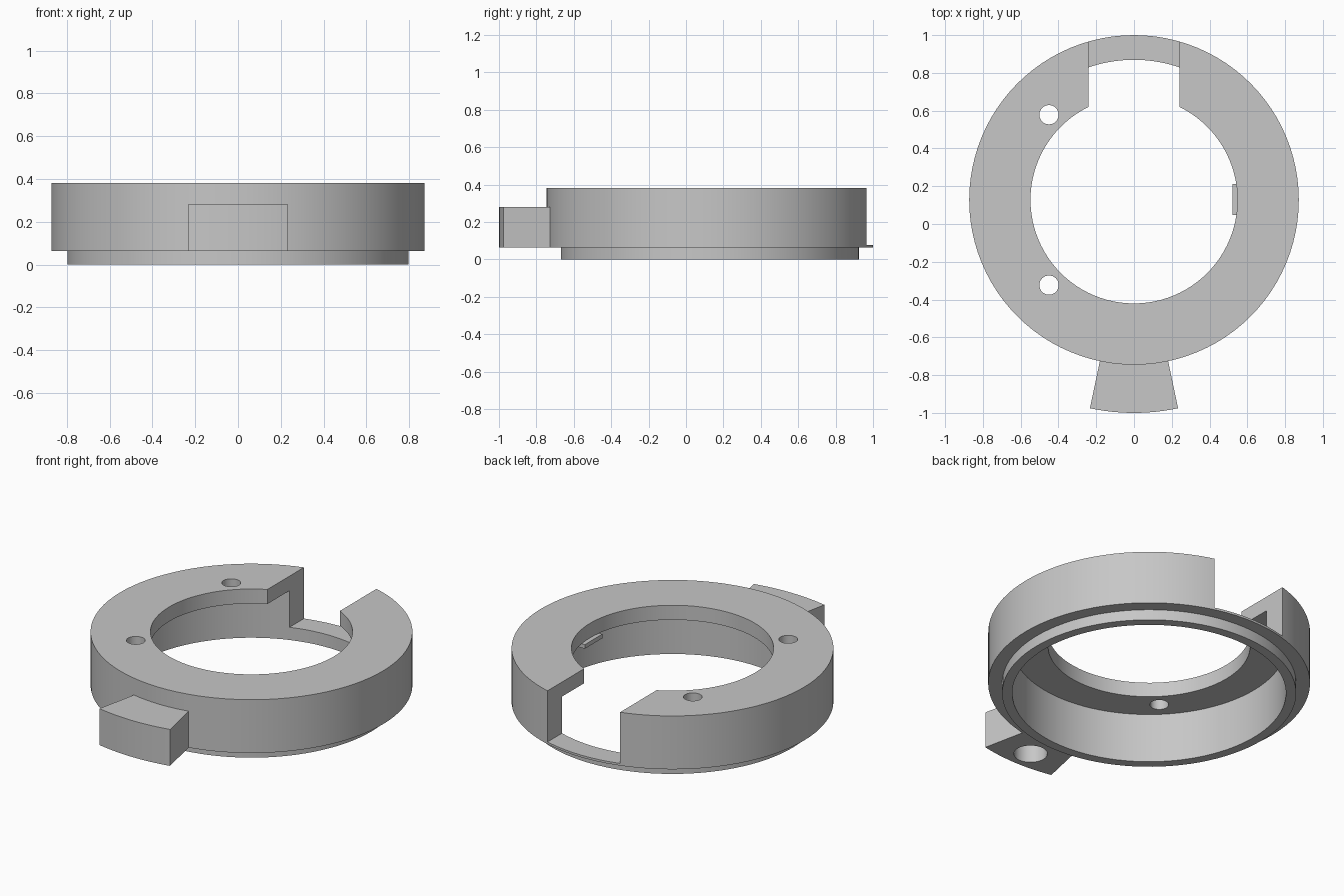
import bpy, bmesh
from math import sin, cos, pi, radians

cube = bpy.data.objects.get("Cube")
if cube:
    bpy.data.objects.remove(cube, do_unlink=True)

CY = 0.1275            # ring centre along y
R_OUT, R_LIP, R_CAVITY, R_HOLE = 0.8725, 0.797, 0.742, 0.548
Z_LIP, Z_CAP, Z_TOP = 0.063, 0.295, 0.382
SEGMENTS = 96

gray = bpy.data.materials.new("plain gray")
gray.use_nodes = True
gray.diffuse_color = (0.57, 0.57, 0.57, 1)
gray.node_tree.nodes["Principled BSDF"].inputs["Base Color"].default_value = gray.diffuse_color


def finish(name, bm):
    bmesh.ops.recalc_face_normals(bm, faces=bm.faces)
    mesh = bpy.data.meshes.new(name)
    bm.to_mesh(mesh)
    bm.free()
    mesh.materials.append(gray)
    obj = bpy.data.objects.new(name, mesh)
    bpy.context.collection.objects.link(obj)
    return obj


def lathe(name, profile):
    """Revolve a closed (radius, height) profile around the ring axis."""
    bm = bmesh.new()
    rings = []
    for i in range(SEGMENTS):
        a = 2 * pi * i / SEGMENTS
        rings.append([bm.verts.new((r * cos(a), CY + r * sin(a), z)) for r, z in profile])
    n = len(profile)
    for i in range(SEGMENTS):
        a, b = rings[i], rings[(i + 1) % SEGMENTS]
        for j in range(n):
            k = (j + 1) % n
            bm.faces.new((a[j], b[j], b[k], a[k]))
    return finish(name, bm)


def extrude(name, outline, z0, z1):
    """Raise a flat outline into a prism."""
    bm = bmesh.new()
    face = bm.faces.new([bm.verts.new((x, y, z0)) for x, y in outline])
    top = bmesh.ops.extrude_face_region(bm, geom=[face])["geom"]
    bmesh.ops.translate(bm, vec=(0, 0, z1 - z0),
                        verts=[v for v in top if isinstance(v, bmesh.types.BMVert)])
    return finish(name, bm)


def box(name, x0, x1, y0, y1, z0, z1):
    return extrude(name, [(x0, y0), (x1, y0), (x1, y1), (x0, y1)], z0, z1)


def arc(r, a0, a1, n, x=0, y=CY):
    return [(x + r * cos(a0 + (a1 - a0) * i / n), y + r * sin(a0 + (a1 - a0) * i / n))
            for i in range(n + 1)]


def cylinder(name, x, y, r, z0, z1):
    return extrude(name, arc(r, 0, 2 * pi, 32, x, y)[:-1], z0, z1)


def cut(target, cutter):
    cutter.hide_render = True
    mod = target.modifiers.new("cut", "BOOLEAN")
    mod.operation = "DIFFERENCE"
    mod.solver = "EXACT"
    mod.object = cutter
    bpy.context.view_layer.objects.active = target
    bpy.ops.object.modifier_apply(modifier=mod.name)
    bpy.data.objects.remove(cutter, do_unlink=True)


# Ring housing: stepped lip, hollow underside and overhanging cap
housing = lathe("ring_housing", [
    (R_CAVITY, 0), (R_LIP, 0), (R_LIP, Z_LIP), (R_OUT, Z_LIP),
    (R_OUT, Z_TOP), (R_HOLE, Z_TOP), (R_HOLE, Z_CAP), (R_CAVITY, Z_CAP)])

# Back notch, leaving a thin floor
cut(housing, box("notch_cutter", -0.24, 0.24, 0.4, 1.2, 0.076, 0.6))

# Two screw holes through the cap
for side in (-1, 1):
    cut(housing, cylinder("screw_cutter", -0.45, CY + side * 0.451, 0.051, 0.2, 0.5))

# Front lug: a ring sector with a blind hole underneath
half = radians(11.95)
lug = extrude("front_lug",
              arc(1.1275, -pi / 2 - half, -pi / 2 + half, 12)
              + arc(R_OUT - 0.003, -pi / 2 + half, -pi / 2 - half, 12),
              Z_LIP, 0.281)
cut(lug, cylinder("lug_hole_cutter", 0, CY - 1.0, 0.091, -0.1, 0.215))

# Small ledge under the cap on the left side
ledge = box("inner_ledge", 0.521, 0.6, 0.047, 0.212, 0.27, Z_CAP)

# Smooth the round walls, keep the edges crisp
for obj in (housing, lug, ledge):
    bpy.ops.object.select_all(action="DESELECT")
    obj.select_set(True)
    bpy.context.view_layer.objects.active = obj
    bpy.ops.object.shade_smooth_by_angle(angle=radians(30))
